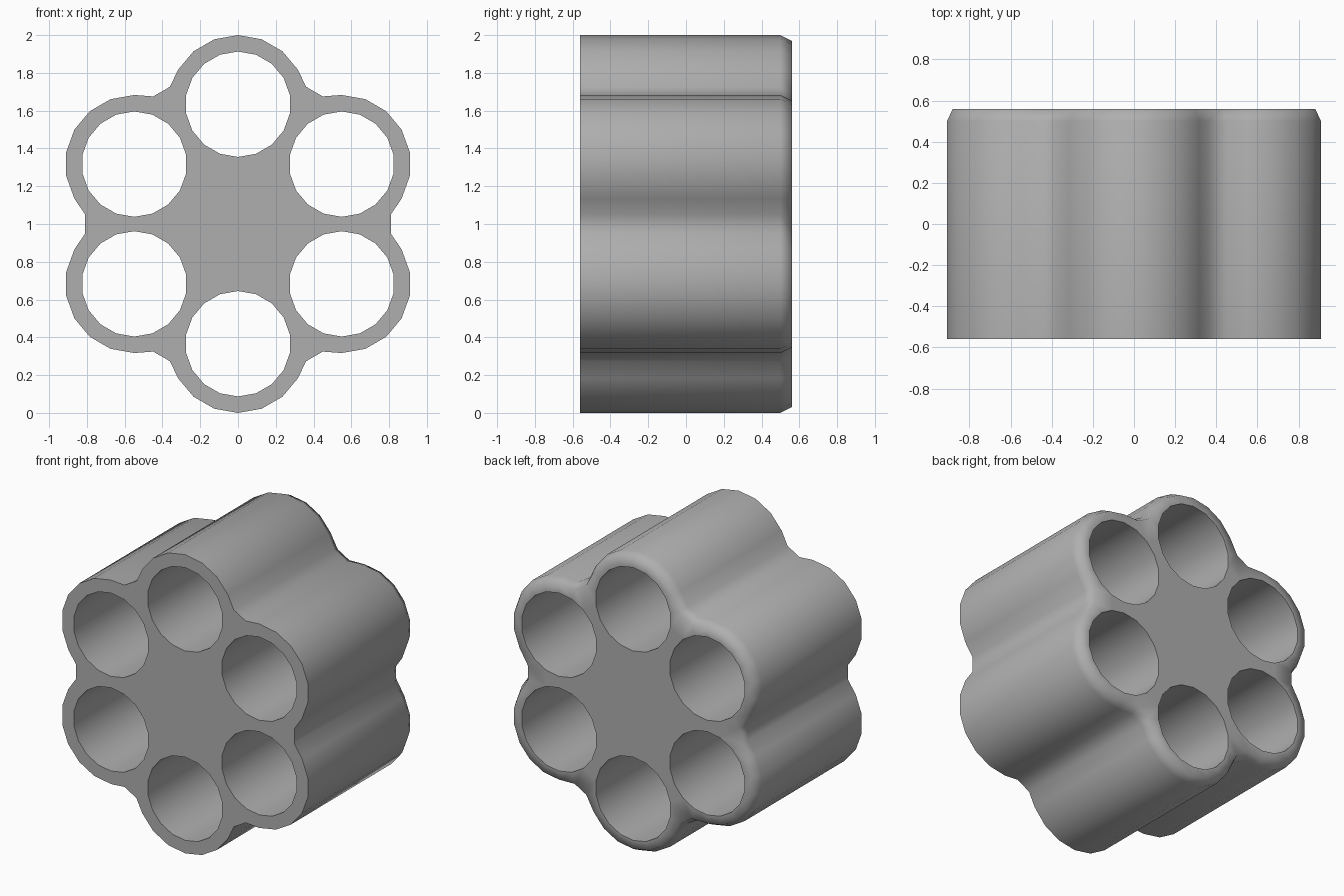
import bpy, bmesh
from math import sin, cos, radians, pi

if "Cube" in bpy.data.objects:
    bpy.data.objects.remove(bpy.data.objects["Cube"])

LOBES = 6
RING = 0.634      # distance of bore centres from the axis
LOBE_R = 0.366    # outer lobe radius
BORE_R = 0.279
VALLEY_R = 0.811  # outline radius between lobes
CENTRE_Z = 1.0
FRONT, SHOULDER, BACK = -0.56, 0.50, 0.56

bm = bmesh.new()


def polar(r, a):
    # angle measured from straight up, clockwise seen from the front
    return r * sin(a), r * cos(a)


def outline(inset):
    pts = []
    for i in range(LOBES):
        base = i * 2 * pi / LOBES
        cx, cz = polar(RING, base)
        pts.append(polar(VALLEY_R - inset, base - radians(26.4)))
        for d in range(-60, 61, 20):
            x, z = polar(LOBE_R - inset, base + radians(d))
            pts.append((cx + x, cz + z))
        pts.append(polar(VALLEY_R - inset, base + radians(26.4)))
    return pts


def bore(i):
    base = i * 2 * pi / LOBES
    cx, cz = polar(RING, base)
    return [(cx + x, cz + z) for x, z in
            (polar(BORE_R, base + k * 2 * pi / 18) for k in range(18))]


def add_ring(pts, y):
    return [bm.verts.new((x, y, z + CENTRE_Z)) for x, z in pts]


def skin(a, b):
    n = len(a)
    for k in range(n):
        bm.faces.new((a[k], a[(k + 1) % n], b[(k + 1) % n], b[k]))


# Fluted outer wall with a chamfered rear rim
rings = [add_ring(outline(0), FRONT), add_ring(outline(0), SHOULDER),
         add_ring(outline(0.03), BACK)]
for a, b in zip(rings, rings[1:]):
    skin(a, b)
front_loops, back_loops = [rings[0]], [rings[-1]]

# Six through bores
for i in range(LOBES):
    a, b = add_ring(bore(i), FRONT), add_ring(bore(i), BACK)
    skin(b, a)
    front_loops.append(a)
    back_loops.append(b)

# End faces, filled around the bores
for loops, ny in ((front_loops, -1), (back_loops, 1)):
    edges = [bm.edges.get((l[k - 1], l[k])) for l in loops for k in range(len(l))]
    bmesh.ops.triangle_fill(bm, edges=edges, use_beauty=True, normal=(0, ny, 0))

bmesh.ops.recalc_face_normals(bm, faces=bm.faces[:])
mesh = bpy.data.meshes.new("chambered_cylinder")
bm.to_mesh(mesh)
bm.free()

# Dark grey metal
metal = bpy.data.materials.new("dark_metal")
metal.diffuse_color = (0.43, 0.43, 0.43, 1)
metal.use_nodes = True
metal.node_tree.nodes["Principled BSDF"].inputs["Base Color"].default_value = metal.diffuse_color
mesh.materials.append(metal)

obj = bpy.data.objects.new("chambered_cylinder", mesh)
bpy.context.collection.objects.link(obj)
bpy.context.view_layer.objects.active = obj
obj.select_set(True)
bpy.ops.object.shade_smooth_by_angle(angle=radians(70))
